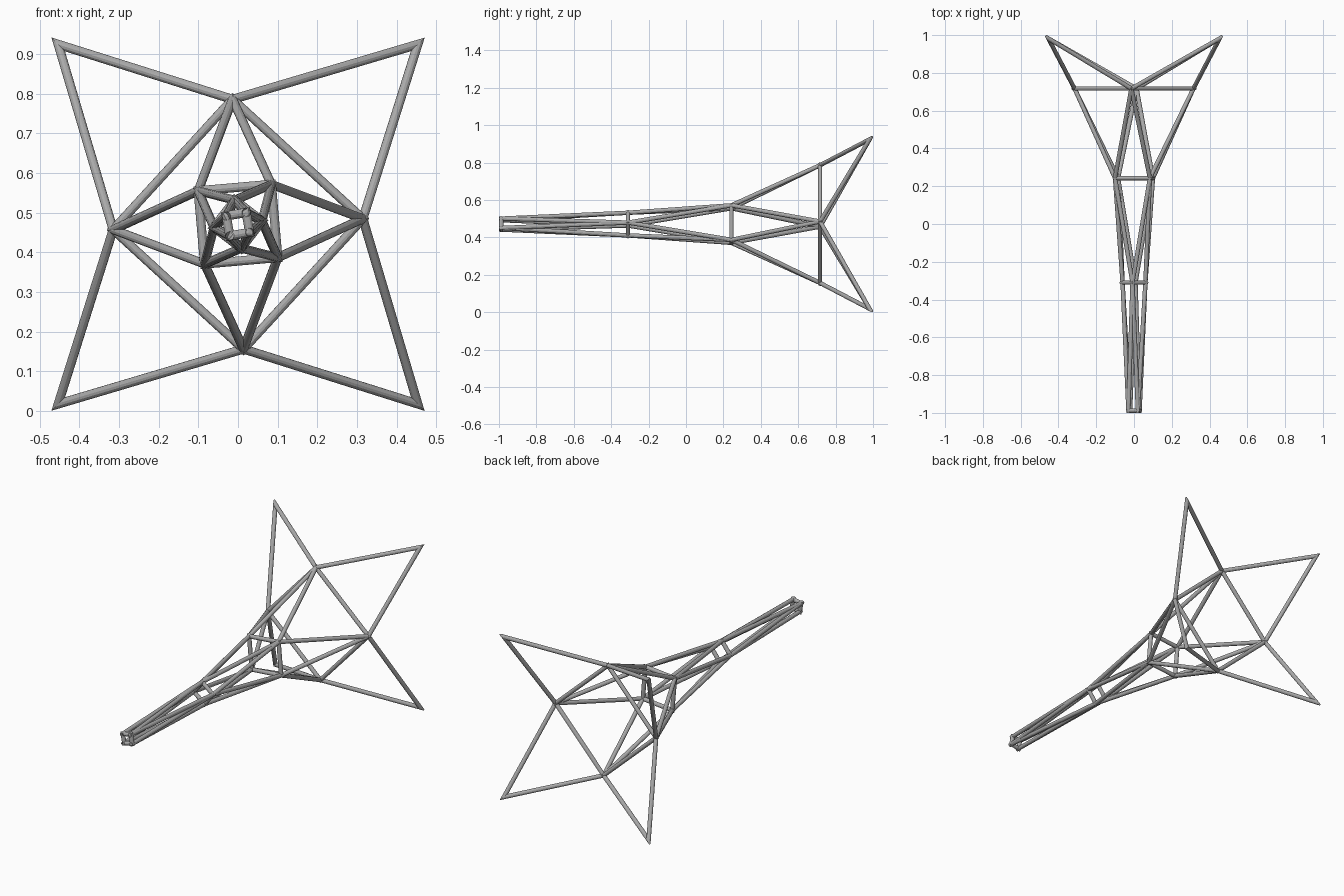
import bpy, bmesh, math
from mathutils import Vector

if "Cube" in bpy.data.objects:
    bpy.data.objects.remove(bpy.data.objects["Cube"], do_unlink=True)

MID_Z = 0.471
TUBE = 0.0115
SIDES = 12

steel = bpy.data.materials.new("grey_steel")
steel.use_nodes = True
steel.diffuse_color = (0.4, 0.4, 0.4, 1)
steel.node_tree.nodes["Principled BSDF"].inputs["Base Color"].default_value = (0.4, 0.4, 0.4, 1)


def ring(y, radius, degrees):
    """Four joints spaced evenly round the long axis."""
    points = []
    for i in range(4):
        a = math.radians(degrees + 90 * i)
        points.append(Vector((radius * math.cos(a), y, MID_Z + radius * math.sin(a))))
    return points


def zigzag(outer, inner):
    """Closed path alternating between two neighbouring rings."""
    path = []
    for i in range(4):
        path += [inner[i], outer[i]]
    return path


def end_loop(bm, joint, along, across, up, normal, limit):
    """Tube end cut on the mitre plane, with long spikes clipped."""
    verts = []
    for k in range(SIDES):
        a = 2 * math.pi * (k + 0.5) / SIDES
        offset = TUBE * (math.cos(a) * across + math.sin(a) * up)
        slide = -offset.dot(normal) / along.dot(normal)
        slide = max(-limit, min(limit, slide))
        verts.append(bm.verts.new(joint + offset + along * slide))
    return verts


def tube_loop(name, path, limit):
    """Closed chain of straight mitred tubes."""
    bm = bmesh.new()
    n = len(path)
    for i in range(n):
        a, b = path[i], path[(i + 1) % n]
        along = (b - a).normalized()
        before = (a - path[i - 1]).normalized()
        after = (path[(i + 2) % n] - b).normalized()
        across = along.orthogonal().normalized()
        up = along.cross(across)
        start = end_loop(bm, a, along, across, up, (before + along).normalized(), limit)
        end = end_loop(bm, b, along, across, up, (along + after).normalized(), limit)
        for k in range(SIDES):
            j = (k + 1) % SIDES
            bm.faces.new((start[k], start[j], end[j], end[k]))
        bm.faces.new(start[::-1])
        bm.faces.new(end)
    bmesh.ops.recalc_face_normals(bm, faces=bm.faces)
    mesh = bpy.data.meshes.new(name)
    bm.to_mesh(mesh)
    bm.free()
    mesh.materials.append(steel)
    obj = bpy.data.objects.new(name, mesh)
    bpy.context.collection.objects.link(obj)


# Joint rings from the wide star to the narrow end, each turned a little more
star_tips = ring(0.982, 0.641, 45)
wide = ring(0.717, 0.315, 92.5)
middle = ring(0.243, 0.131, 50)
slim = ring(-0.31, 0.061, 97.5)
narrow = ring(-0.988, 0.036, 55)

# Square frames
tube_loop("wide_frame", wide, 0.012)
tube_loop("middle_frame", middle, 0.012)
tube_loop("slim_frame", slim, 0.012)
tube_loop("narrow_end_frame", narrow, 0.012)

# Slanted struts joining the frames; each inner list starts clockwise of the outer one
tube_loop("star_struts", zigzag(star_tips, wide[-1:] + wide[:-1]), 0.03)
tube_loop("wide_struts", zigzag(wide, middle), 0.012)
tube_loop("middle_struts", zigzag(middle, slim[-1:] + slim[:-1]), 0.012)
tube_loop("slim_struts", zigzag(slim, narrow), 0.012)
